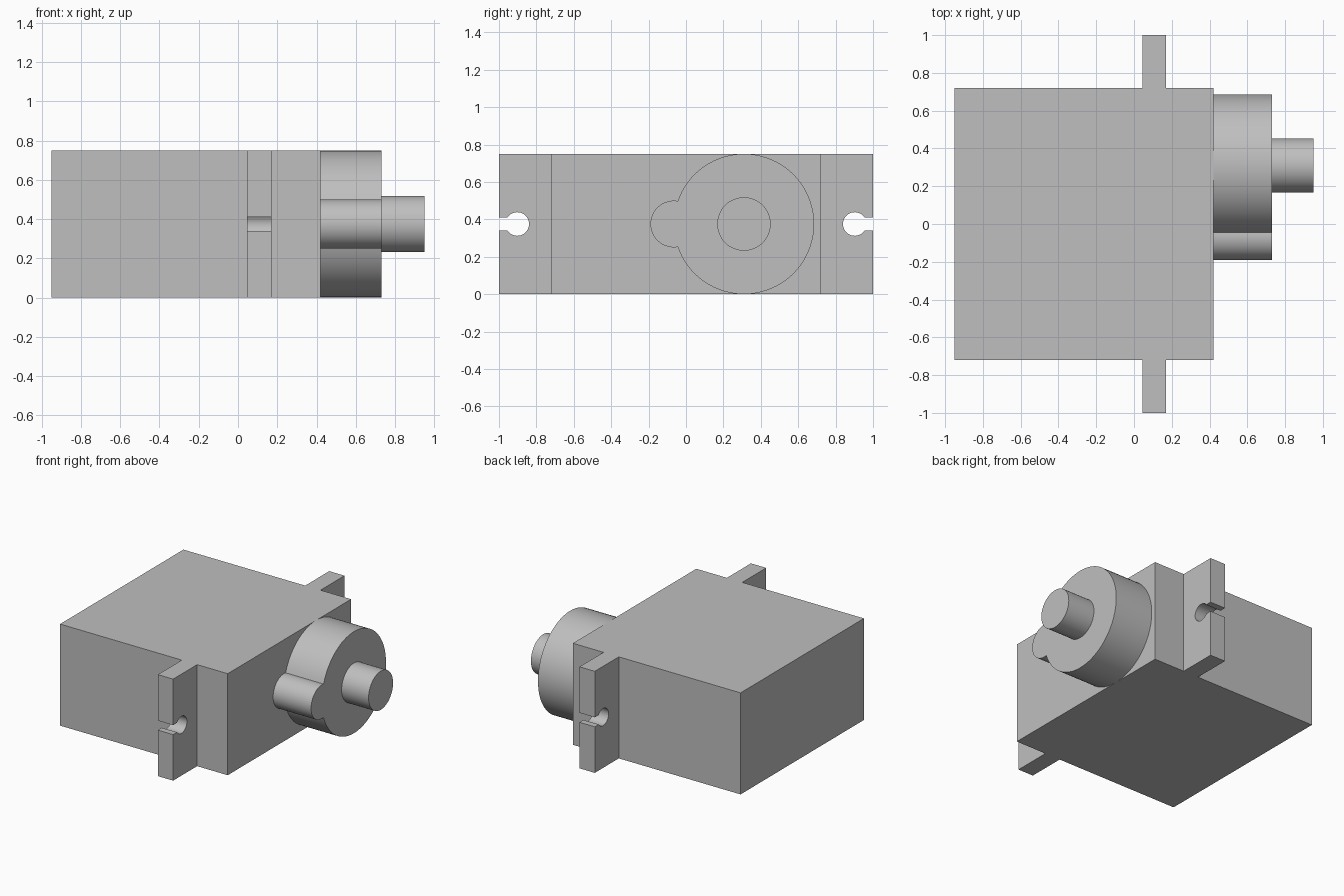
import bpy, bmesh
from math import pi, cos, sin, acos, asin, radians

if "Cube" in bpy.data.objects:
    bpy.data.objects.remove(bpy.data.objects["Cube"])

grey = bpy.data.materials.new("light_grey")
grey.use_nodes = True
colour = (0.52, 0.52, 0.52, 1)
grey.diffuse_color = colour
grey.node_tree.nodes["Principled BSDF"].inputs["Base Color"].default_value = colour

MID = 0.375       # height of the shaft axis
AXIS_Y = 0.31     # depth of the shaft axis
BODY_X = 0.42     # output face of the case
COVER_X = 0.73    # outer face of the gear cover


def arc(cy, cz, r, start, end, n):
    """Points (y, z) along an arc, both ends included."""
    steps = [start + (end - start) * i / n for i in range(n + 1)]
    return [(cy + r * cos(a), cz + r * sin(a)) for a in steps]


def extrude_x(name, outline, x0, x1, smooth=False):
    """Solid with a (y, z) outline, running from x0 to x1."""
    bm = bmesh.new()
    face = bm.faces.new([bm.verts.new((x0, y, z)) for y, z in outline])
    out = bmesh.ops.extrude_face_region(bm, geom=[face])["geom"]
    moved = [v for v in out if isinstance(v, bmesh.types.BMVert)]
    bmesh.ops.translate(bm, verts=moved, vec=(x1 - x0, 0, 0))
    bmesh.ops.recalc_face_normals(bm, faces=bm.faces)
    mesh = bpy.data.meshes.new(name)
    bm.to_mesh(mesh)
    bm.free()
    mesh.materials.append(grey)
    obj = bpy.data.objects.new(name, mesh)
    bpy.context.collection.objects.link(obj)
    if smooth:
        bpy.ops.object.select_all(action="DESELECT")
        obj.select_set(True)
        bpy.context.view_layer.objects.active = obj
        bpy.ops.object.shade_smooth_by_angle(angle=radians(30))
    return obj


# Motor case
half, top = 0.72, 2 * MID
extrude_x("case", [(-half, 0), (half, 0), (half, top), (-half, top)], -0.95, BODY_X)

# Mounting ears, each with a keyhole slot open at its end
hole_y, hole_r, slot = 0.902, 0.063, 0.035
a = asin(slot / hole_r)
keyhole = arc(hole_y, MID, hole_r, a, 2 * pi - a, 32)
ear = [(1, top), (half, top), (half, 0), (1, 0), (1, MID - slot)]
ear += keyhole[::-1] + [(1, MID + slot)]
for name, side in (("back_ear", 1), ("front_ear", -1)):
    extrude_x(name, [(side * y, z) for y, z in ear], 0.045, 0.17, True)

# Gear cover: a large disc merged with a small lobe in front of it
R, r = 0.375, 0.125
lobe_y = AXIS_Y - 0.375
d = AXIS_Y - lobe_y
big = acos((d * d + R * R - r * r) / (2 * d * R))
small = acos((d * d + r * r - R * R) / (2 * d * r))
cover = arc(AXIS_Y, MID, R, -pi + big, pi - big, 72)
cover += arc(lobe_y, MID, r, small, 2 * pi - small, 32)[1:-1]
extrude_x("gear_cover", cover, BODY_X, COVER_X, True)

# Output shaft
extrude_x("output_shaft", arc(AXIS_Y, MID, 0.143, 0, 2 * pi, 48)[:-1], COVER_X, 0.95, True)
